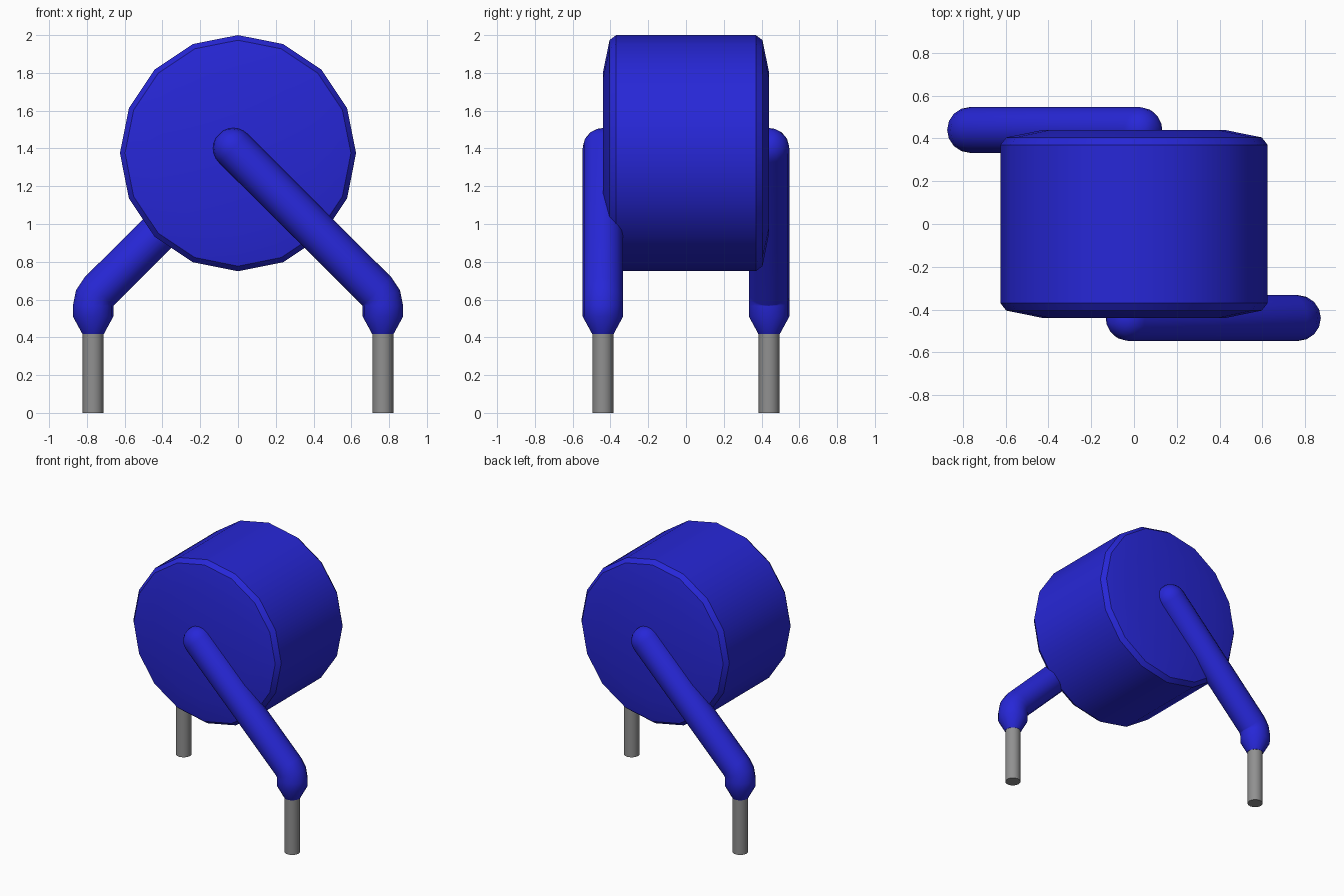
import bpy, bmesh, math
from mathutils import Vector

if "Cube" in bpy.data.objects:
    bpy.data.objects.remove(bpy.data.objects["Cube"], do_unlink=True)


def material(name, rgb):
    m = bpy.data.materials.new(name)
    m.diffuse_color = (*rgb, 1)
    m.use_nodes = True
    m.node_tree.nodes["Principled BSDF"].inputs["Base Color"].default_value = (*rgb, 1)
    return m


BLUE = material("blue coating", (0.02, 0.02, 0.68))
GREY = material("grey metal", (0.28, 0.28, 0.28))


def sweep(name, rings, sides, mat, smooth):
    """Skin rings of (x, y, z, direction, radius) and cap both ends."""
    bm = bmesh.new()
    loops = []
    for x, y, z, d, r in rings:
        d = Vector(d).normalized()
        # The side vector stays perpendicular to the path plane
        u = Vector((1, 0, 0)) if abs(d.y) > 0.9 else Vector((0, 1, 0))
        v = d.cross(u)
        loop = []
        for i in range(sides):
            a = math.tau * i / sides
            loop.append(bm.verts.new(Vector((x, y, z)) + r * (math.cos(a) * u + math.sin(a) * v)))
        loops.append(loop)
    for a, b in zip(loops, loops[1:]):
        for i in range(sides):
            j = (i + 1) % sides
            bm.faces.new((a[i], a[j], b[j], b[i]))
    bm.faces.new(loops[0])
    bm.faces.new(loops[-1])
    bmesh.ops.recalc_face_normals(bm, faces=bm.faces)
    mesh = bpy.data.meshes.new(name)
    bm.to_mesh(mesh)
    bm.free()
    mesh.materials.append(mat)
    obj = bpy.data.objects.new(name, mesh)
    bpy.context.collection.objects.link(obj)
    bpy.ops.object.select_all(action='DESELECT')
    obj.select_set(True)
    bpy.context.view_layer.objects.active = obj
    bpy.ops.object.shade_smooth_by_angle(angle=math.radians(smooth))
    return obj


# Disc body: chamfered rim and slightly domed faces, axis along y
profile = [(-0.44, 0.425), (-0.405, 0.598), (-0.37, 0.625),
           (0.37, 0.625), (0.405, 0.598), (0.44, 0.425)]
sweep("disc_body", [(0, y, 1.375, (0, 1, 0), r) for y, r in profile], 16, BLUE, 30)

# Coated leg: rounded end, diagonal run, elbow, taper down to the lead
R, Y, X = 0.107, -0.44, 0.767
diag = Vector((1, 0, -1)).normalized()
start = Vector((-0.025, Y, 1.401))
rings = []
for k in range(1, 7):
    t = math.radians(90 - 15 * k)
    p = start - diag * R * math.sin(t)
    rings.append((*p, diag, R * math.cos(t)))
for deg in (45, 22.5, 0):
    t = math.radians(deg)
    rings.append((X - R + R * math.cos(t), Y, 0.567 + R * math.sin(t),
                  (math.sin(t), 0, -math.cos(t)), R))
rings += [(X, Y, 0.51, (0, 0, -1), R), (X, Y, 0.418, (0, 0, -1), 0.057)]
leg = sweep("front_leg", rings, 16, BLUE, 35)

# Bare metal lead
lead = sweep("front_lead", [(X, Y, z, (0, 0, -1), 0.055) for z in (0.43, 0)], 16, GREY, 35)

# Back leg and lead: the same parts turned half way round
for part in (leg, lead):
    twin = part.copy()
    twin.name = part.name.replace("front", "back")
    twin.rotation_euler.z = math.pi
    bpy.context.collection.objects.link(twin)
